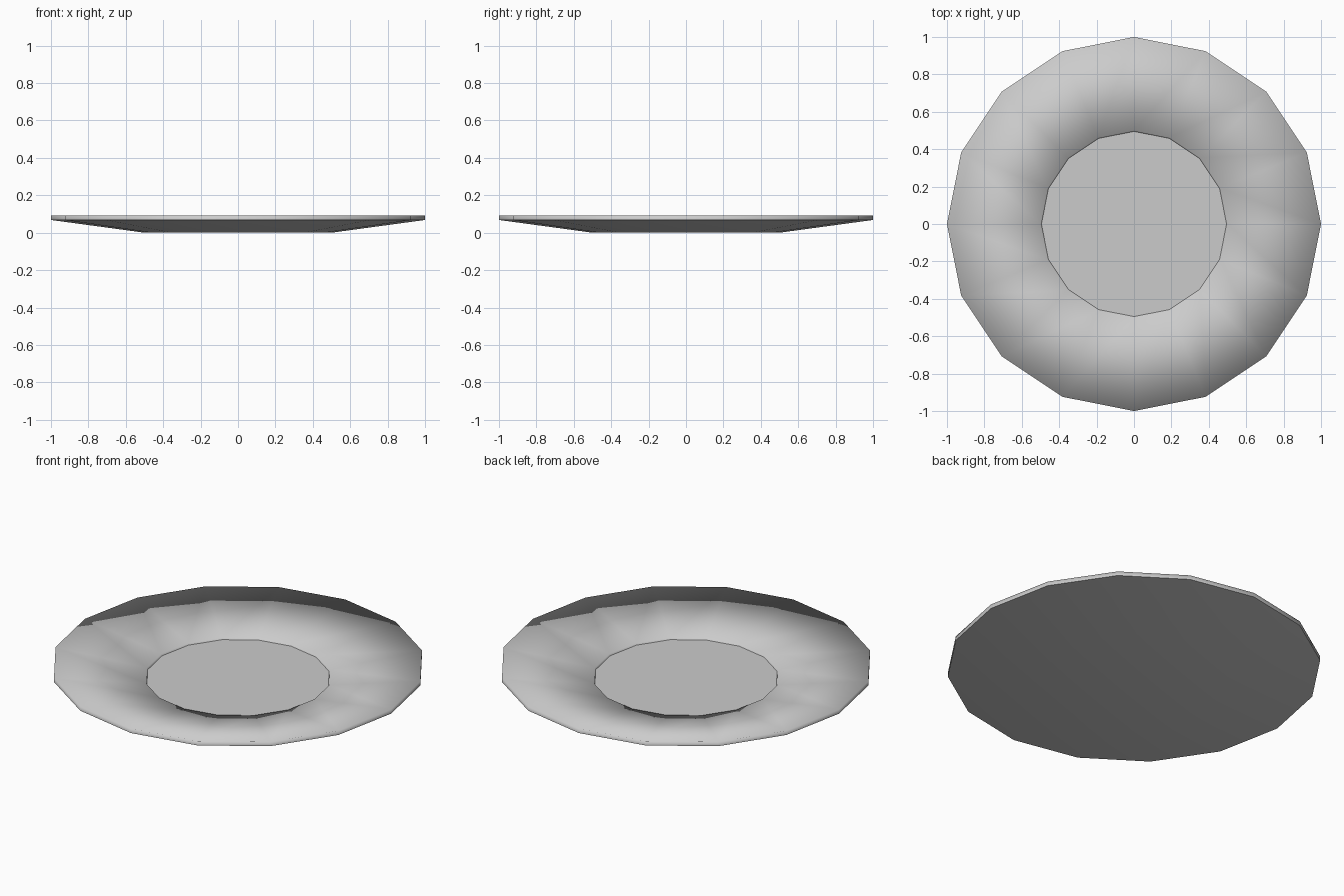
import bpy, bmesh, math

if "Cube" in bpy.data.objects:
    bpy.data.objects.remove(bpy.data.objects["Cube"])

SIDES = 16
# Plate profile (radius, height) from the foot, round the rim, to the well
PROFILE = [(0.5, 0.0), (1.0, 0.068), (1.0, 0.093), (0.5, 0.02), (0.495, 0.01)]
SHARP_RINGS = {1, 4}

bm = bmesh.new()
rings = []
for r, z in PROFILE:
    rings.append([bm.verts.new((r * math.cos(2 * math.pi * i / SIDES),
                                r * math.sin(2 * math.pi * i / SIDES), z))
                  for i in range(SIDES)])

# Smooth walls between successive rings
for low, high in zip(rings, rings[1:]):
    for i in range(SIDES):
        j = (i + 1) % SIDES
        bm.faces.new((low[i], low[j], high[j], high[i])).smooth = True

# Flat underside and flat well
bm.faces.new(rings[0][::-1]).smooth = True
bm.faces.new(rings[-1]).smooth = True

# Crisp edges around the lower rim and the well
for k in SHARP_RINGS:
    for i in range(SIDES):
        bm.edges.get((rings[k][i], rings[k][(i + 1) % SIDES])).smooth = False

mesh = bpy.data.meshes.new("plate")
bm.to_mesh(mesh)
bm.free()
bpy.context.collection.objects.link(bpy.data.objects.new("plate", mesh))
